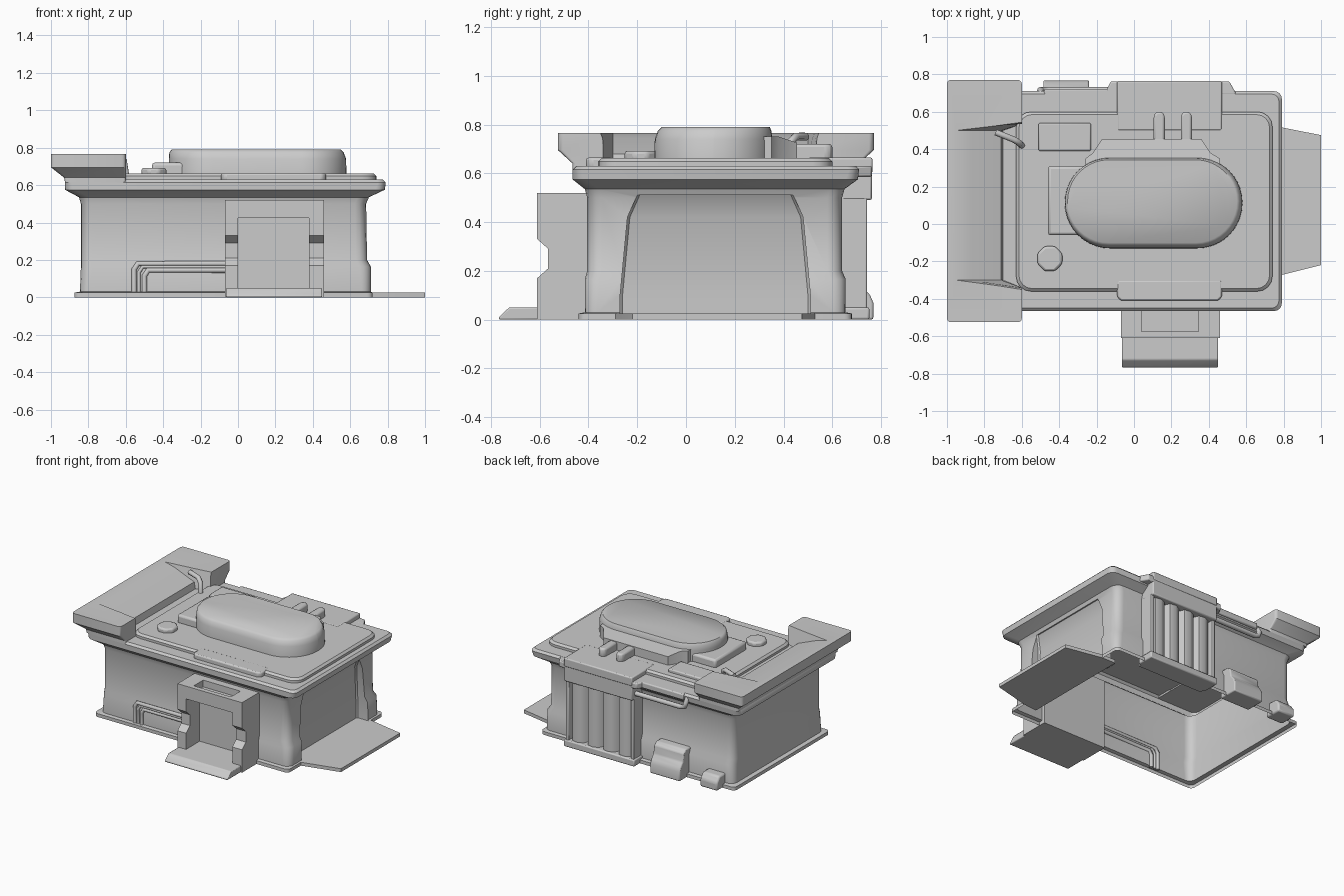
import bpy, bmesh, math
from mathutils import Vector

if "Cube" in bpy.data.objects:
    bpy.data.objects.remove(bpy.data.objects["Cube"])


def finish(name, bm, bevel=0, seg=2):
    bmesh.ops.recalc_face_normals(bm, faces=bm.faces)
    me = bpy.data.meshes.new(name)
    bm.to_mesh(me)
    bm.free()
    ob = bpy.data.objects.new(name, me)
    bpy.context.collection.objects.link(ob)
    if bevel:
        m = ob.modifiers.new("bevel", 'BEVEL')
        m.width, m.segments, m.limit_method = bevel, seg, 'ANGLE'
    return ob


def smooth(ob, angle=35):
    bpy.ops.object.select_all(action='DESELECT')
    ob.select_set(True)
    bpy.context.view_layer.objects.active = ob
    bpy.ops.object.shade_smooth_by_angle(angle=math.radians(angle))


def loft(name, sections, seg=4, bevel=0):
    """Stack of rounded rectangles: (z, x0, x1, y0, y1, radius)."""
    bm = bmesh.new()
    rings = []
    for z, x0, x1, y0, y1, r in sections:
        ring = []
        corners = ((x1 - r, y1 - r), (x0 + r, y1 - r), (x0 + r, y0 + r), (x1 - r, y0 + r))
        for k, (cx, cy) in enumerate(corners):
            for i in range(seg + 1):
                a = math.pi / 2 * (k + i / seg)
                ring.append(bm.verts.new((cx + r * math.cos(a), cy + r * math.sin(a), z)))
        rings.append(ring)
    n = len(rings[0])
    for a, b in zip(rings, rings[1:]):
        for i in range(n):
            bm.faces.new((a[i], a[(i + 1) % n], b[(i + 1) % n], b[i]))
    bm.faces.new(rings[0])
    bm.faces.new(rings[-1])
    return finish(name, bm, bevel)


def prism(name, pts, lo, hi, axis='z', bevel=0):
    """Outline extruded along an axis (z: xy outline, x: yz outline, y: xz outline)."""
    put = {'z': lambda a, b, t: (a, b, t), 'x': lambda a, b, t: (t, a, b),
           'y': lambda a, b, t: (a, t, b)}[axis]
    bm = bmesh.new()
    ends = [[bm.verts.new(put(a, b, t)) for a, b in pts] for t in (lo, hi)]
    n = len(pts)
    for i in range(n):
        bm.faces.new((ends[0][i], ends[0][(i + 1) % n], ends[1][(i + 1) % n], ends[1][i]))
    bm.faces.new(ends[0])
    bm.faces.new(ends[1])
    return finish(name, bm, bevel)


def box(name, x0, x1, y0, y1, z0, z1, bevel=0):
    return prism(name, [(x0, y0), (x1, y0), (x1, y1), (x0, y1)], z0, z1, bevel=bevel)


def cut(ob, cutter):
    m = ob.modifiers.new("cut", 'BOOLEAN')
    m.operation, m.object, m.solver = 'DIFFERENCE', cutter, 'EXACT'
    bpy.context.view_layer.objects.active = ob
    bpy.ops.object.modifier_apply(modifier=m.name)
    bpy.data.objects.remove(cutter)


def tube(name, pts, r):
    cu = bpy.data.curves.new(name, 'CURVE')
    cu.dimensions = '3D'
    cu.bevel_depth, cu.bevel_resolution, cu.use_fill_caps = r, 2, True
    sp = cu.splines.new('POLY')
    sp.points.add(len(pts) - 1)
    for p, co in zip(sp.points, pts):
        p.co = (*co, 1)
    ob = bpy.data.objects.new(name, cu)
    bpy.context.collection.objects.link(ob)
    return ob


# House shell: base flange, walls, flared eaves and flat roof, open underneath
shell = loft("house_shell", [
    (0, -.875, .72, -.44, .68, .03), (.025, -.875, .72, -.44, .68, .03),
    (.03, -.845, .71, -.415, .655, .05), (.165, -.84, .71, -.415, .655, .06),
    (.2, -.84, .69, -.405, .64, .06), (.5, -.84, .685, -.405, .64, .06),
    (.535, -.85, .70, -.415, .65, .06), (.575, -.925, .785, -.465, .705, .05),
    (.615, -.925, .79, -.465, .71, .04), (.63, -.915, .775, -.45, .695, .04)])
# Entrance recess in the right wall
cut(shell, loft("recess_cutter", [(-.1, .62, .9, -.27, .51, .01), (.1, .62, .9, -.27, .51, .01),
                                  (.42, .63, .9, -.24, .48, .01), (.51, .68, .9, -.2, .44, .01)], 1))
bm = bmesh.new()
bm.from_mesh(shell.data)
bmesh.ops.delete(bm, geom=[f for f in bm.faces if all(v.co.z < .001 for v in f.verts)], context='FACES')
bm.to_mesh(shell.data)
bm.free()
smooth(shell)

# Ramp plate in front of the recess
smooth(prism("side_ramp", [(.61, -.3), (.72, -.29), (1, -.22), (1, .475), (.72, .53), (.61, .53)], 0, .025))

# Raised roof panel with front and back tabs
smooth(loft("roof_panel", [(.625, -.63, .74, -.36, .6, .08), (.648, -.63, .74, -.36, .6, .08),
                           (.662, -.615, .725, -.345, .585, .07)]))
smooth(prism("roof_front_tab", [(-.09, -.3), (-.09, -.39), (-.07, -.41), (.45, -.41), (.47, -.39), (.47, -.3)],
             .62, .664, bevel=.01))
smooth(box("roof_back_tab", -.09, .47, .5, .765, .6, .664, .008))
smooth(prism("vent_hood", [(-.16, .69), (-.125, .762), (.51, .762), (.55, .69)], .585, .63, bevel=.008))
smooth(box("vent_hood_face", -.09, .47, .62, .762, .49, .64, .008))

# Oval dome and its plinths
smooth(loft("roof_dome", [(.65, -.37, .58, -.13, .355, .24), (.74, -.37, .578, -.128, .355, .24),
                          (.775, -.367, .565, -.115, .35, .23), (.79, -.355, .55, -.1, .343, .22)], 10), 50)
back = prism("dome_back_plinth", [(-.26, .25), (-.26, .35), (-.22, .38), (-.17, .455), (.36, .455),
                                  (.41, .38), (.46, .35), (.46, .25)], .65, .75)
for v in back.data.vertices:
    if v.co.z > .7 and v.co.y > .4:
        v.co.z = .725
smooth(back)
smooth(box("dome_left_plinth", -.46, -.2, -.06, .31, .65, .72, .015))

# Small roof fittings
for i, x in enumerate((.135, .28)):
    smooth(prism(f"roof_prong_{i}", [(x - .03, .42), (x + .03, .42), (x + .03, .58), (x + .015, .6),
                                     (x - .015, .6), (x - .03, .58)], .65, .72, bevel=.014))
smooth(box("roof_hatch", -.51, -.23, .39, .54, .65, .685, .008))
octagon = [(-.45 + .072 * math.cos(math.pi / 4 * (i + .5)), -.185 + .072 * math.sin(math.pi / 4 * (i + .5)))
           for i in range(8)]
smooth(prism("roof_knob", octagon, .65, .692, bevel=.012))
tube("roof_handle", [(-.6, .42, .66), (-.61, .43, .73), (-.64, .45, .75), (-.74, .49, .75)], .017)

# Left canopy: flared block with high ends and a sloping middle
canopy = loft("left_canopy", [(.615, -.925, -.6, -.465, .71, .012), (.64, -.93, -.6, -.465, .71, .012),
                              (.695, -1, -.6, -.525, .77, .02), (.765, -1, -.6, -.525, .77, .02)], 3)
scoop = prism("scoop_cutter", [(-.95, .8), (-.95, .765), (-.87, .745), (-.71, .68), (-.7, .632), (-.5, .632),
                               (-.5, .8)], -.3, .5, 'y')
for v in scoop.data.vertices:
    if v.co.x > -.65:
        v.co.y += .07 if v.co.y > 0 else -.08
cut(canopy, scoop)
smooth(canopy)

# Front doorway: notched frame, recess, top pocket, sloped step
door = prism("front_doorway", [(-.39, 0), (-.61, 0), (-.61, .17), (-.565, .21), (-.565, .29), (-.61, .33),
                               (-.61, .52), (-.39, .52)], -.07, .46, 'x')
cut(door, box("opening_cutter", 0, .38, -.7, -.45, .05, .425))
cut(door, box("pocket_cutter", .04, .345, -.575, -.465, .47, .6))
smooth(door, 25)
smooth(prism("front_step", [(-.59, 0), (-.768, 0), (-.765, .012), (-.725, .05), (-.59, .05)],
             -.065, .45, 'x', .006))

# Nested pipes on the front wall
for i, (x, z, r) in enumerate(((-.555, .18, .014), (-.5, .145, .014), (-.53, .163, .01))):
    y = -.415
    tube(f"front_pipe_{i}", [(x, y, .02), (x, y, z - .03), (x + .02, y, z), (-.05, y, z)], r)

# Back vent: core, posts, sill and wedge slats
smooth(box("vent_core", -.08, .46, .6, .69, 0, .5))
for i, x in enumerate((-.09, .445)):
    smooth(box(f"vent_post_{i}", x, x + .025, .62, .742, .0, .5, .005))
smooth(box("vent_sill", -.1, .48, .62, .752, 0, .05, .008))
for i in range(4):
    x = -.065 + i * .1275
    smooth(prism(f"vent_slat_{i}", [(x, .68), (x + .02, .72), (x + .06, .738), (x + .105, .73), (x + .1275, .68)],
                 .03, .5), 40)

# Back pipe under the eaves
tube("back_pipe", [(-.08, .715, .53), (-.46, .715, .53), (-.49, .715, .54), (-.5, .715, .57), (-.5, .69, .61)], .018)
smooth(box("eave_bracket", -.48, -.08, .68, .722, .585, .63, .008))

# Ground boxes along the back wall
smooth(prism("back_box_large", [(.62, 0), (.768, 0), (.768, .07), (.755, .1), (.73, .13), (.72, .19), (.69, .21),
                                (.62, .21)], -.485, -.24, 'x', .008))
smooth(prism("back_box_small", [(.62, 0), (.75, 0), (.75, .06), (.72, .1), (.62, .1)], -.78, -.64, 'x', .012))
